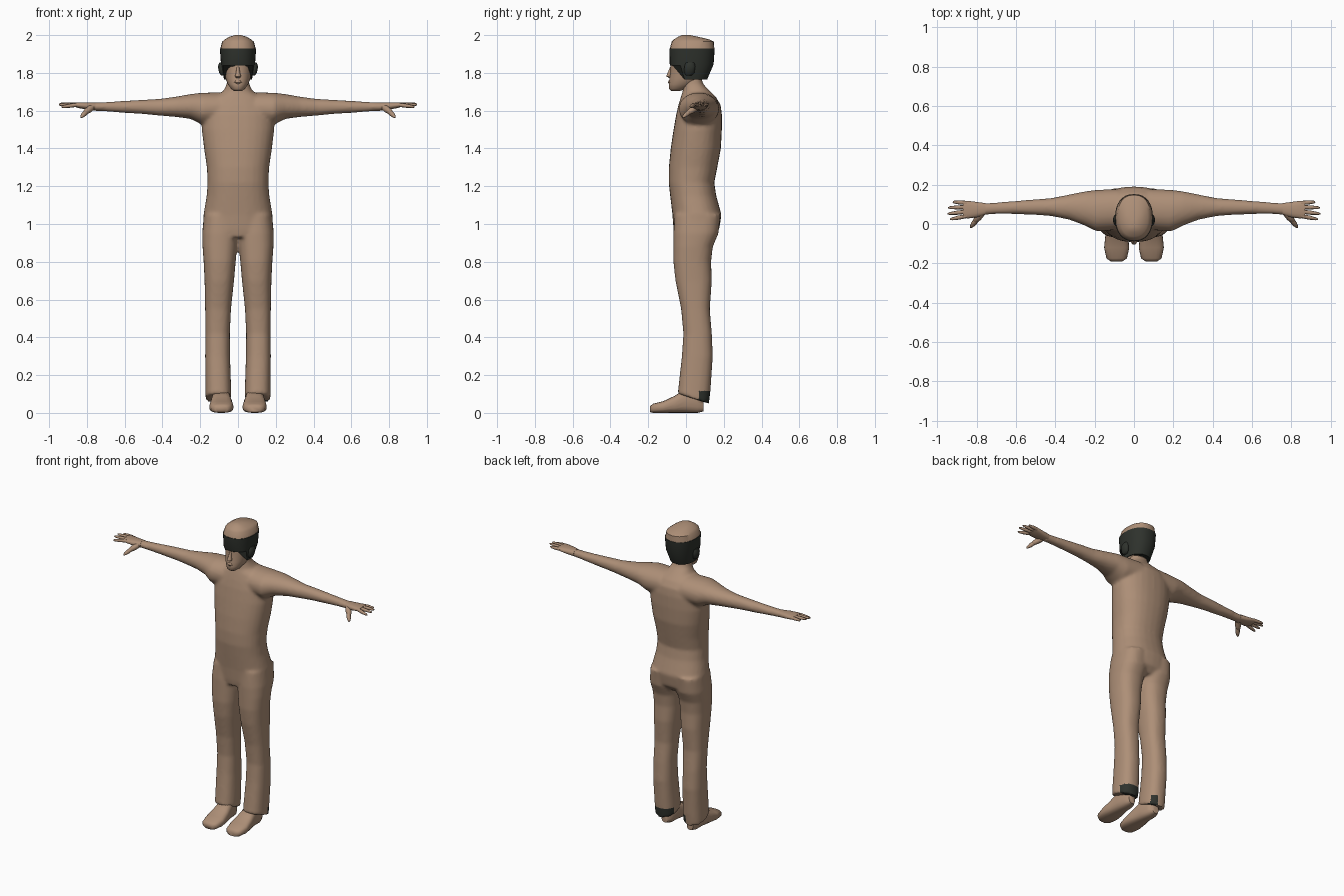
import bpy, bmesh, math
from mathutils import Vector


def material(name, rgb):
    m = bpy.data.materials.new(name)
    m.diffuse_color = (*rgb, 1)
    return m


TAN = material("tan", (0.42, 0.275, 0.185))
DARK = material("charcoal", (0.028, 0.032, 0.026))


def loft(bm, axis, sections, power=2.0, n=28, side=1):
    """Skin rings (t, u0, u1, v0, v1) along an axis; side=-1 mirrors in x."""
    rings = []
    for t, u0, u1, v0, v1 in sections:
        ring = []
        for i in range(n):
            a = math.tau * i / n
            c, s = math.cos(a), math.sin(a)
            u = (u0 + u1) / 2 + (u1 - u0) / 2 * math.copysign(abs(c) ** (2 / power), c)
            v = (v0 + v1) / 2 + (v1 - v0) / 2 * math.copysign(abs(s) ** (2 / power), s)
            p = {"x": (t, u, v), "y": (u, t, v), "z": (u, v, t)}[axis]
            ring.append(bm.verts.new((p[0] * side, p[1], p[2])))
        rings.append(ring)
    for a, b in zip(rings, rings[1:]):
        for i in range(n):
            j = (i + 1) % n
            bm.faces.new((a[i], a[j], b[j], b[i]))
    bm.faces.new(rings[0])
    bm.faces.new(rings[-1])
    return rings


def finger(bm, a, b, r0, r1, side):
    """Tapered rod with a rounded tip."""
    a, b = Vector((a[0] * side, a[1], a[2])), Vector((b[0] * side, b[1], b[2]))
    q = (b - a).to_track_quat("Z", "Y")
    rings = []
    for f, r in ((0, r0), (0.5, r0), (0.9, r1), (1, r1 * 0.5)):
        c = a.lerp(b, f)
        rings.append([bm.verts.new(c + q @ Vector((r * math.cos(k * math.tau / 8), r * math.sin(k * math.tau / 8), 0)))
                      for k in range(8)])
    for p, s in zip(rings, rings[1:]):
        for i in range(8):
            j = (i + 1) % 8
            bm.faces.new((p[i], p[j], s[j], s[i]))
    bm.faces.new(rings[0])
    bm.faces.new(rings[-1])


def finish(bm, name, mats, angle=50):
    bmesh.ops.recalc_face_normals(bm, faces=bm.faces)
    me = bpy.data.meshes.new(name)
    bm.to_mesh(me)
    bm.free()
    ob = bpy.data.objects.new(name, me)
    bpy.context.collection.objects.link(ob)
    for m in mats:
        me.materials.append(m)
    bpy.ops.object.select_all(action="DESELECT")
    bpy.context.view_layer.objects.active = ob
    ob.select_set(True)
    bpy.ops.object.shade_smooth_by_angle(angle=math.radians(angle))
    return ob


def sym(rows):
    """Rows (z, half_width, y0, y1) to symmetric sections."""
    return [(z, -w, w, y0, y1) for z, w, y0, y1 in rows]


# Body: torso, legs and arms fused into one smooth skin
bm = bmesh.new()
loft(bm, "z", sym([
    (0.93, 0.150, -0.060, 0.140), (0.97, 0.186, -0.066, 0.176), (1.05, 0.183, -0.072, 0.188),
    (1.15, 0.166, -0.084, 0.160), (1.22, 0.161, -0.092, 0.150), (1.30, 0.165, -0.091, 0.166),
    (1.40, 0.180, -0.081, 0.185), (1.50, 0.192, -0.066, 0.190), (1.58, 0.190, -0.052, 0.190),
    (1.63, 0.165, -0.040, 0.184), (1.67, 0.135, -0.028, 0.160), (1.70, 0.080, -0.018, 0.130),
    (1.74, 0.060, -0.015, 0.092), (1.78, 0.058, -0.010, 0.080)]), 2.3)
for s in (1, -1):
    rings = loft(bm, "z", [
        (0.06, 0.036, 0.172, -0.045, 0.122), (0.12, 0.036, 0.172, -0.042, 0.130),
        (0.30, 0.042, 0.174, -0.022, 0.142), (0.42, 0.043, 0.173, -0.014, 0.137),
        (0.55, 0.037, 0.174, -0.026, 0.126), (0.70, 0.021, 0.177, -0.056, 0.137),
        (0.80, 0.012, 0.182, -0.067, 0.133), (0.88, 0.004, 0.188, -0.067, 0.142),
        (0.95, -0.004, 0.190, -0.067, 0.172), (1.05, 0.000, 0.180, -0.060, 0.182)], 2.4, side=s)
    for v in rings[0]:  # hem drops towards the heel
        v.co.z = 0.088 - 0.32 * v.co.y
    loft(bm, "x", [
        (0.08, -0.030, 0.178, 1.525, 1.697), (0.19, -0.038, 0.174, 1.525, 1.695),
        (0.25, -0.008, 0.166, 1.556, 1.688), (0.33, 0.022, 0.150, 1.567, 1.674),
        (0.42, 0.040, 0.132, 1.574, 1.662), (0.50, 0.046, 0.126, 1.582, 1.658),
        (0.60, 0.050, 0.118, 1.588, 1.652), (0.70, 0.050, 0.110, 1.596, 1.646),
        (0.775, 0.046, 0.106, 1.600, 1.643)], 2.1, side=s)
body = finish(bm, "body", [TAN, DARK])
mod = body.modifiers.new("fuse", "REMESH")
mod.mode, mod.voxel_size, mod.use_smooth_shade = "VOXEL", 0.01, True
mod = body.modifiers.new("soften", "SMOOTH")
mod.factor, mod.iterations = 0.5, 6
for name in [m.name for m in body.modifiers if m.type in {"REMESH", "SMOOTH"}]:
    bpy.ops.object.modifier_move_to_index(modifier=name, index=0 if name == "fuse" else 1)
    bpy.ops.object.modifier_apply(modifier=name)
me = body.data
if len(me.materials) < 2:
    me.materials.clear()
    me.materials.append(TAN)
    me.materials.append(DARK)
for p in me.polygons:  # dark patches at the back of the trouser hems
    c = p.center
    p.use_smooth = True
    patch = c.z < 0.115 and c.y > 0.07 and (c.x > 0 or -0.09 < c.x < -0.05)
    p.material_index = 1 if patch else 0

for s, label in ((1, "left"), (-1, "right")):
    # Shoe
    bm = bmesh.new()
    loft(bm, "y", [
        (-0.190, 0.058, 0.118, 0.004, 0.036), (-0.175, 0.036, 0.140, 0, 0.048),
        (-0.120, 0.024, 0.152, 0, 0.062), (-0.060, 0.030, 0.146, 0, 0.090),
        (0.000, 0.042, 0.136, 0, 0.130), (0.060, 0.050, 0.132, 0, 0.110),
        (0.092, 0.070, 0.116, 0.008, 0.080)], 2.8, 20, s)
    finish(bm, label + "_shoe", [TAN], 60)
    # Hand: palm, four fingers and thumb
    bm = bmesh.new()
    loft(bm, "x", [
        (0.755, 0.048, 0.106, 1.602, 1.643), (0.80, 0.034, 0.112, 1.606, 1.644),
        (0.845, 0.028, 0.118, 1.614, 1.644), (0.87, 0.032, 0.116, 1.622, 1.642)], 2.5, 16, s)
    for y0, x1, y1, z1 in ((0.041, 0.935, 0.024, 1.620), (0.063, 0.948, 0.052, 1.632),
                           (0.086, 0.945, 0.083, 1.636), (0.107, 0.922, 0.112, 1.632)):
        finger(bm, (0.85, y0, 1.631), (x1, y1, z1), 0.0105, 0.007, s)
    finger(bm, (0.775, 0.055, 1.617), (0.812, 0.010, 1.588), 0.018, 0.013, s)
    finger(bm, (0.803, 0.018, 1.594), (0.832, -0.018, 1.564), 0.013, 0.007, s)
    finish(bm, label + "_hand", [TAN])
    # Dark ear flap
    bm = bmesh.new()
    loft(bm, "z", [(1.785, 0.07, 0.088, 0.00, 0.03), (1.80, 0.07, 0.100, -0.01, 0.045),
                   (1.835, 0.07, 0.107, -0.01, 0.05), (1.855, 0.07, 0.098, 0.00, 0.045)], 2, 14, s)
    finish(bm, label + "_ear", [DARK])

# Head with face
bm = bmesh.new()
loft(bm, "z", sym([
    (1.705, 0.022, -0.078, -0.030), (1.715, 0.036, -0.090, 0.000), (1.740, 0.054, -0.091, 0.050),
    (1.770, 0.066, -0.088, 0.095), (1.810, 0.074, -0.082, 0.125), (1.850, 0.080, -0.082, 0.138),
    (1.925, 0.085, -0.078, 0.140)]), 2.2)
finish(bm, "head", [TAN])

# Nose and lips
bm = bmesh.new()
loft(bm, "z", sym([(1.774, 0.011, -0.092, -0.070), (1.782, 0.016, -0.106, -0.070),
                   (1.805, 0.010, -0.096, -0.070), (1.832, 0.007, -0.085, -0.070)]), 2, 10)
loft(bm, "z", sym([(1.742, 0.012, -0.091, -0.07), (1.750, 0.022, -0.096, -0.07),
                   (1.762, 0.012, -0.091, -0.07)]), 2, 10)
finish(bm, "nose_and_lips", [TAN])

# Hair band: short at the brow, long over the sides and nape
bm = bmesh.new()
rings = loft(bm, "z", sym([
    (1.765, 0.074, -0.080, 0.112), (1.845, 0.090, -0.086, 0.146), (1.928, 0.096, -0.088, 0.152)]), 2.3, 32)
for v in rings[0]:
    if v.co.y < -0.02:
        v.co = (v.co.x * 1.16, v.co.y - 0.003, 1.838)
finish(bm, "hair_band", [DARK])

# Cap crown
bm = bmesh.new()
loft(bm, "z", sym([
    (1.926, 0.094, -0.086, 0.150), (1.965, 0.084, -0.076, 0.148), (1.977, 0.070, -0.064, 0.125),
    (1.991, 0.046, -0.042, 0.065), (2.000, 0.016, -0.022, 0.022)]), 2.3, 24)
finish(bm, "cap", [TAN], 40)
